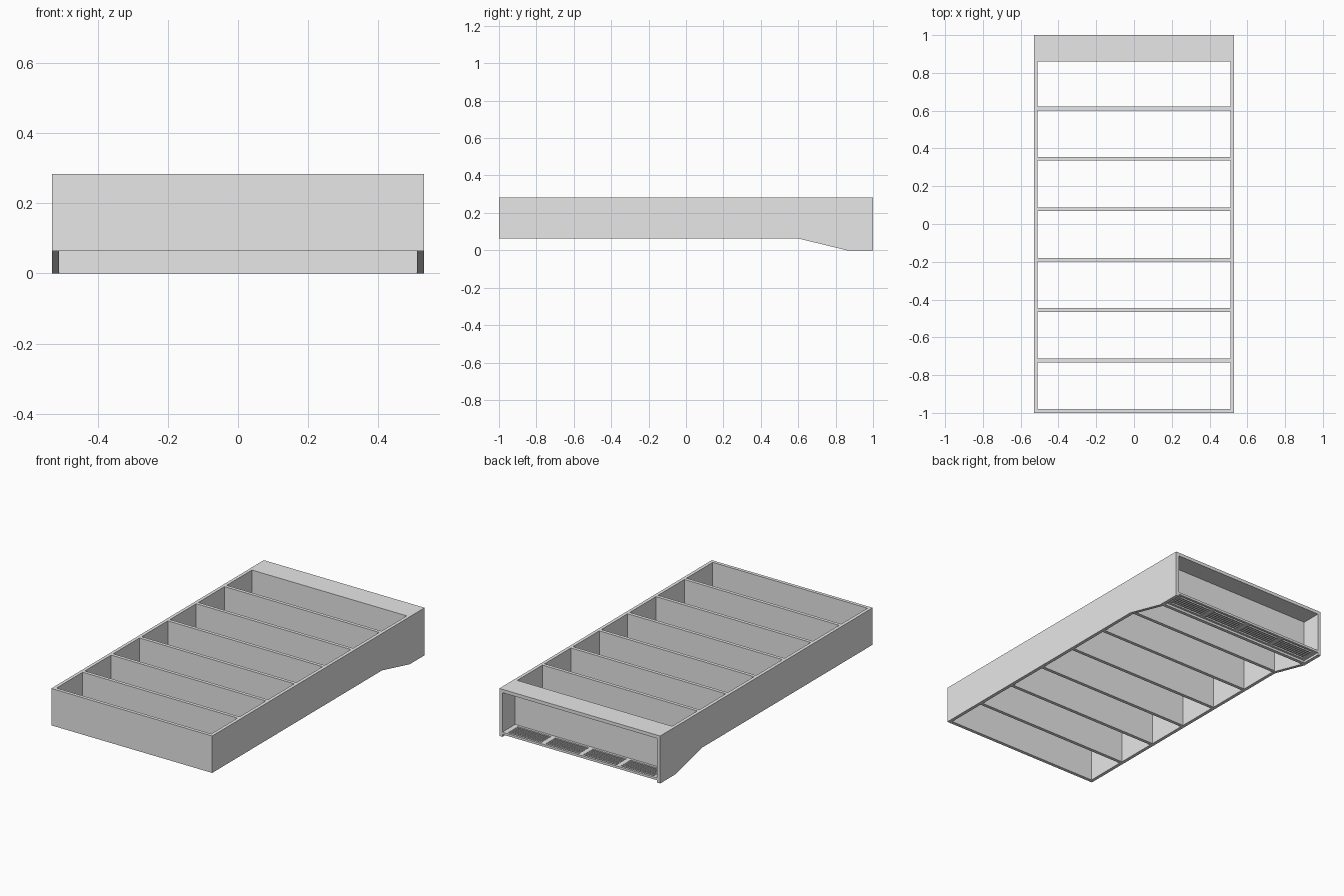
import bpy
import bmesh

if "Cube" in bpy.data.objects:
    bpy.data.objects.remove(bpy.data.objects["Cube"], do_unlink=True)

# Single flat colour
grey = bpy.data.materials.new("light_grey")
grey.use_nodes = True
colour = (0.8, 0.8, 0.8, 1)
grey.diffuse_color = colour
grey.node_tree.nodes["Principled BSDF"].inputs["Base Color"].default_value = colour

HALF_W, WALL, TOP, BASE = 0.53, 0.02, 0.283, 0.063
INNER = HALF_W - WALL
SHROUD = 0.86          # front of the raised rear housing


def prism(name, profile, x0, x1):
    """Extrude a y-z outline along x."""
    bm = bmesh.new()
    face = bm.faces.new([bm.verts.new((x0, y, z)) for y, z in profile])
    ext = bmesh.ops.extrude_face_region(bm, geom=[face])
    verts = [v for v in ext["geom"] if isinstance(v, bmesh.types.BMVert)]
    bmesh.ops.translate(bm, verts=verts, vec=(x1 - x0, 0, 0))
    bmesh.ops.recalc_face_normals(bm, faces=bm.faces)
    mesh = bpy.data.meshes.new(name)
    bm.to_mesh(mesh)
    bm.free()
    mesh.materials.append(grey)
    obj = bpy.data.objects.new(name, mesh)
    bpy.context.collection.objects.link(obj)
    return obj


def box(name, x, y, z):
    return prism(name, [(y[0], z[0]), (y[1], z[0]), (y[1], z[1]), (y[0], z[1])], *x)


# Side panels with the sloped drop to the rear foot
side = [(-1, BASE), (0.6, BASE), (SHROUD, 0), (1, 0), (1, TOP), (-1, TOP)]
prism("left_side_panel", side, INNER, HALF_W)
prism("right_side_panel", side, -HALF_W, -INNER)

# Front wall and evenly spaced dividers
span = (-INNER, INNER)
for i in range(7):
    y = -1 + i * 0.267
    name = "divider_%d" % i if i else "front_wall"
    box(name, span, (y, y + WALL), (BASE, TOP))

# Rear housing: inner wall and top cover
box("housing_wall", span, (SHROUD, SHROUD + WALL), (0, TOP))
box("housing_top", span, (SHROUD + WALL, 1), (TOP - WALL, TOP))

# Floor vent: rails, posts and thin slats
floor = (0.014, 0.028)
front, back = SHROUD + WALL, 1.0
rail = 0.014
box("vent_front_rail", span, (front, front + rail), floor)
box("vent_back_rail", span, (back - rail, back), floor)
bays, post = 4, 0.028
pitch = (2 * INNER - post) / bays
for i in range(bays + 1):
    x = -INNER + i * pitch
    box("vent_post_%d" % i, (x, x + post), (front + rail, back - rail), floor)

slots = 6
step = (back - front - 2 * rail) / slots
for bay in range(bays):
    x = -INNER + bay * pitch + post
    for i in range(1, slots):
        y = front + rail + i * step
        box("vent_slat_%d_%d" % (bay, i), (x, x + pitch - post),
            (y - 0.0035, y + 0.0035), floor)
